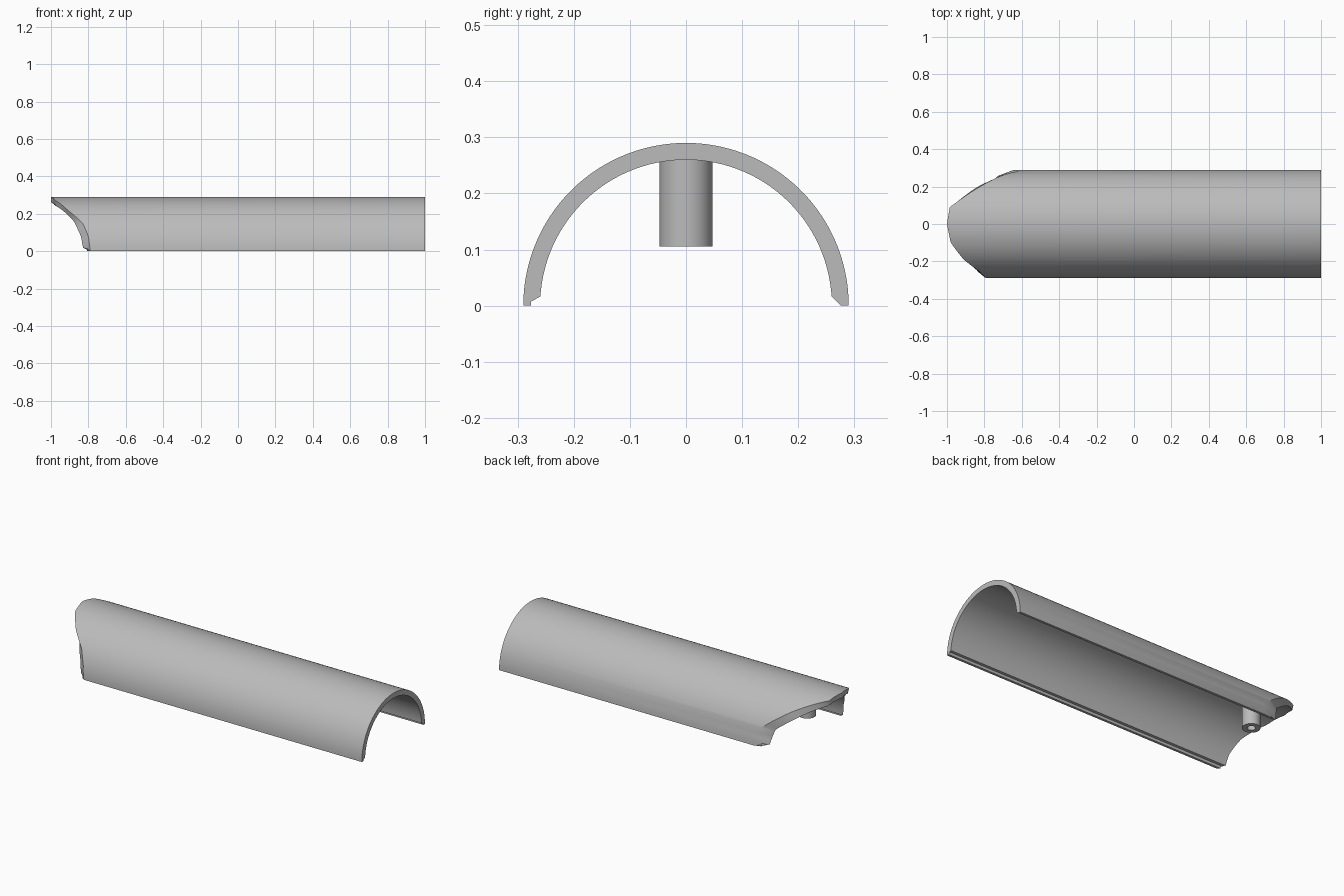
import bpy, bmesh
from math import sin, cos, pi, radians

cube = bpy.data.objects.get("Cube")
if cube:
    bpy.data.objects.remove(cube)

grey = bpy.data.materials.new("plain_grey")
grey.use_nodes = True
grey.diffuse_color = (0.5, 0.5, 0.5, 1)
grey.node_tree.nodes["Principled BSDF"].inputs["Base Color"].default_value = (0.5, 0.5, 0.5, 1)

R_OUT, R_IN, LIP_Y, LIP_Z = 0.29, 0.26, 0.276, 0.016
STEPS = 60

# Where the shaped end lies along x, by angle around the arch (front to back)
OUTER_CUT = [(0, -.79), (16, -.80), (31, -.83), (49, -.91), (70, -.98), (90, -1),
             (108, -.985), (134, -.82), (156, -.69), (168, -.61), (180, -.64)]
INNER_CUT = [(0, -.825), (18, -.84), (39, -.88), (67, -.97), (90, -1),
             (110, -.98), (141, -.83), (157, -.745), (180, -.717)]


def cut_x(table, angle):
    for (a, xa), (b, xb) in zip(table, table[1:]):
        if angle <= b:
            return xa + (xb - xa) * (angle - a) / (b - a)
    return table[-1][1]


def arc(radius, table, low):
    """Points (y, z, end x) along the arch, never lower than low."""
    points = []
    for k in range(STEPS + 1):
        a = 180 * k / STEPS
        y, z = -radius * cos(radians(a)), radius * sin(radians(a))
        points.append((y, max(z, low), cut_x(table, a)))
    return points


def finish(bm, name):
    bmesh.ops.recalc_face_normals(bm, faces=bm.faces)
    mesh = bpy.data.meshes.new(name)
    bm.to_mesh(mesh)
    bm.free()
    mesh.materials.append(grey)
    obj = bpy.data.objects.new(name, mesh)
    bpy.context.collection.objects.link(obj)
    bpy.ops.object.select_all(action='DESELECT')
    bpy.context.view_layer.objects.active = obj
    obj.select_set(True)
    bpy.ops.object.shade_smooth_by_angle(angle=radians(30))
    return obj


# Half-round shell with a stepped lip along both long edges
outer = arc(R_OUT, OUTER_CUT, 0)
inner = arc(R_IN, INNER_CUT, LIP_Z)


def lip(side, end):
    x = (outer[end][2] + inner[end][2]) / 2
    return [(side * LIP_Y, 0, x), (side * LIP_Y, LIP_Z, x)]


loop = outer + lip(1, -1) + inner[::-1] + lip(-1, 0)[::-1]
bm = bmesh.new()
shaped = [bm.verts.new((x, y, z)) for y, z, x in loop]
square = [bm.verts.new((1, y, z)) for y, z, x in loop]
n = len(loop)
for i in range(n):
    j = (i + 1) % n
    bm.faces.new((shaped[i], shaped[j], square[j], square[i]))
for ring in (shaped, square):
    out, back_lip = ring[:STEPS + 1], ring[STEPS + 1:STEPS + 3]
    inn, front_lip = ring[STEPS + 3:-2][::-1], ring[-2:]
    for k in range(STEPS):
        bm.faces.new((out[k], out[k + 1], inn[k + 1], inn[k]))
    bm.faces.new((out[-1], back_lip[0], back_lip[1], inn[-1]))
    bm.faces.new((inn[0], front_lip[0], front_lip[1], out[0]))
finish(bm, "half_round_shell")

# Hollow screw post hanging from the ceiling
bm = bmesh.new()
profile = [(0, .275), (.0475, .275), (.0475, .105), (.022, .105), (.022, .22), (0, .22)]
verts = [bm.verts.new((-.78 + r, 0, z)) for r, z in profile]
edges = [bm.edges.new(pair) for pair in zip(verts, verts[1:])]
bmesh.ops.spin(bm, geom=verts + edges, cent=(-.78, 0, 0), axis=(0, 0, 1),
               angle=2 * pi, steps=32)
bmesh.ops.remove_doubles(bm, verts=bm.verts, dist=0.0001)
finish(bm, "screw_post")
